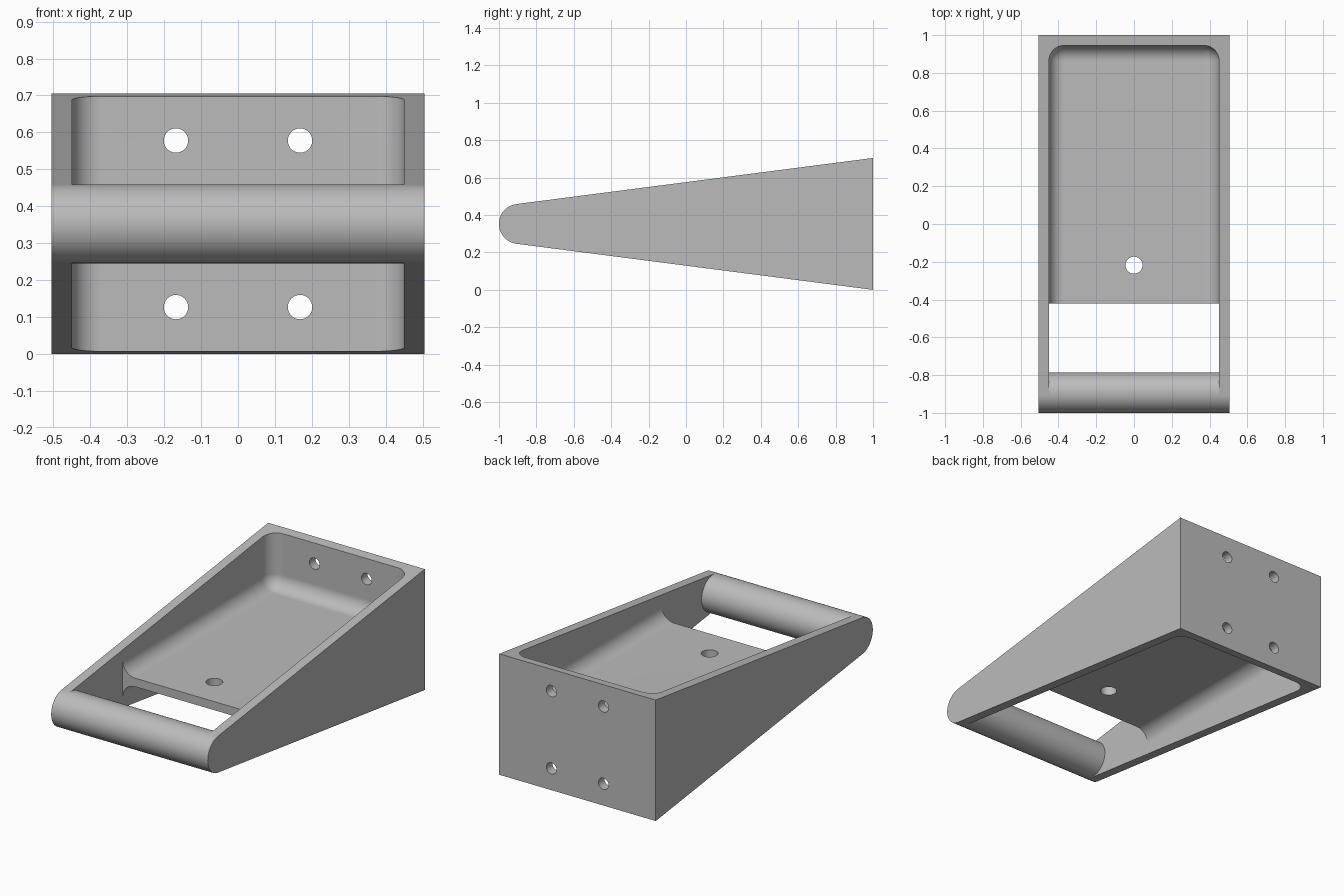
import bpy, bmesh, math
from mathutils import Matrix, Vector

cube = bpy.data.objects.get("Cube")
if cube:
    bpy.data.objects.remove(cube, do_unlink=True)

HALF_W, INNER_W = 0.505, 0.45      # outer and inner half widths
HEIGHT = 0.705
MID = HEIGHT / 2
NOSE_R = 0.107
NOSE_Y = -1 + NOSE_R
PLATE_T, FILLET = 0.05, 0.08
WALL_Y, PLATE_Y = 0.945, -0.42     # inside of back wall, front edge of plate

grey = bpy.data.materials.new("plain grey")
grey.use_nodes = True
COLOR = (0.5, 0.5, 0.5, 1)
grey.diffuse_color = COLOR
grey.node_tree.nodes["Principled BSDF"].inputs["Base Color"].default_value = COLOR


def make_object(name, bm):
    bmesh.ops.recalc_face_normals(bm, faces=bm.faces)
    mesh = bpy.data.meshes.new(name)
    bm.to_mesh(mesh)
    bm.free()
    mesh.materials.append(grey)
    obj = bpy.data.objects.new(name, mesh)
    bpy.context.collection.objects.link(obj)
    return obj


def extrude_profile(name, points, half_width):
    """Extrude a closed (y, z) outline along x."""
    bm = bmesh.new()
    face = bm.faces.new([bm.verts.new((-half_width, y, z)) for y, z in points])
    new = bmesh.ops.extrude_face_region(bm, geom=[face])["geom"]
    verts = [v for v in new if isinstance(v, bmesh.types.BMVert)]
    bmesh.ops.translate(bm, verts=verts, vec=(2 * half_width, 0, 0))
    return make_object(name, bm)


def box_mesh(y0, y1, z0, z1):
    bm = bmesh.new()
    size = Matrix.Diagonal((2 * INNER_W, y1 - y0, z1 - z0, 1))
    place = Matrix.Translation((0, (y0 + y1) / 2, (z0 + z1) / 2))
    bmesh.ops.create_cube(bm, size=1, matrix=place @ size)
    return bm


def pocket(side):
    """Recess with rounded floor and rear corners; side +1 is above the plate."""
    floor = MID + side * PLATE_T / 2
    far = MID + side
    bm = box_mesh(-1.5, WALL_Y, min(floor, far), max(floor, far))

    def rounded(edge):
        mid = (edge.verts[0].co + edge.verts[1].co) / 2
        on_floor = abs(mid.z - floor) < 0.001
        on_back = abs(mid.y - WALL_Y) < 0.001
        on_side = abs(abs(mid.x) - INNER_W) < 0.001
        return on_floor + on_back + on_side == 2 and (on_floor or on_back)

    bmesh.ops.bevel(bm, geom=[e for e in bm.edges if rounded(e)], offset=FILLET,
                    segments=10, profile=0.5, affect="EDGES")
    return make_object("pocket_cutter", bm)


def hole(location, radius, axis):
    bm = bmesh.new()
    turn = Vector((0, 0, 1)).rotation_difference(Vector(axis)).to_matrix().to_4x4()
    bmesh.ops.create_cone(bm, cap_ends=True, segments=40, radius1=radius, radius2=radius,
                          depth=0.3, matrix=Matrix.Translation(location) @ turn)
    return make_object("hole_cutter", bm)


def cut(target, cutter):
    mod = target.modifiers.new("cut", "BOOLEAN")
    mod.operation = "DIFFERENCE"
    mod.solver = "EXACT"
    mod.object = cutter
    bpy.context.view_layer.objects.active = target
    bpy.ops.object.modifier_apply(modifier=mod.name)
    bpy.data.objects.remove(cutter, do_unlink=True)


def smooth(obj):
    bpy.ops.object.select_all(action="DESELECT")
    obj.select_set(True)
    bpy.context.view_layer.objects.active = obj
    bpy.ops.object.shade_smooth_by_angle(angle=math.radians(25))
    obj.modifiers.new("even shading", "WEIGHTED_NORMAL").keep_sharp = True


# Wedge body: round nose tangent to the two sloping faces
slope = math.atan2(MID - NOSE_R, 1 - NOSE_Y)
start = math.pi / 2 + slope
sweep = 2 * (math.pi - start)
STEPS = 28
nose = [(NOSE_Y + NOSE_R * math.cos(start + sweep * i / STEPS),
         MID + NOSE_R * math.sin(start + sweep * i / STEPS)) for i in range(STEPS + 1)]
body = extrude_profile("wedge_body", nose + [(1, 0), (1, HEIGHT)], HALF_W)

# Recesses above and below the plate, then the open window in front of it
for side in (1, -1):
    cut(body, pocket(side))
cut(body, make_object("window_cutter", box_mesh(-1.5, PLATE_Y, -1, 2)))

# Screw holes in the back wall and one hole in the plate
for x in (-0.168, 0.168):
    for z in (0.127, 0.578):
        cut(body, hole((x, 1, z), 0.033, (0, 1, 0)))
cut(body, hole((0, -0.218, MID), 0.045, (0, 0, 1)))
smooth(body)

# Round bar across the front, its facets continuing the nose
BACK_STEPS = 30
rest = 2 * math.pi - sweep
back = [(NOSE_Y + NOSE_R * math.cos(start - rest * i / BACK_STEPS),
         MID + NOSE_R * math.sin(start - rest * i / BACK_STEPS))
        for i in range(1, BACK_STEPS)]
bar = extrude_profile("front_bar", nose + back[::-1], INNER_W)
smooth(bar)
